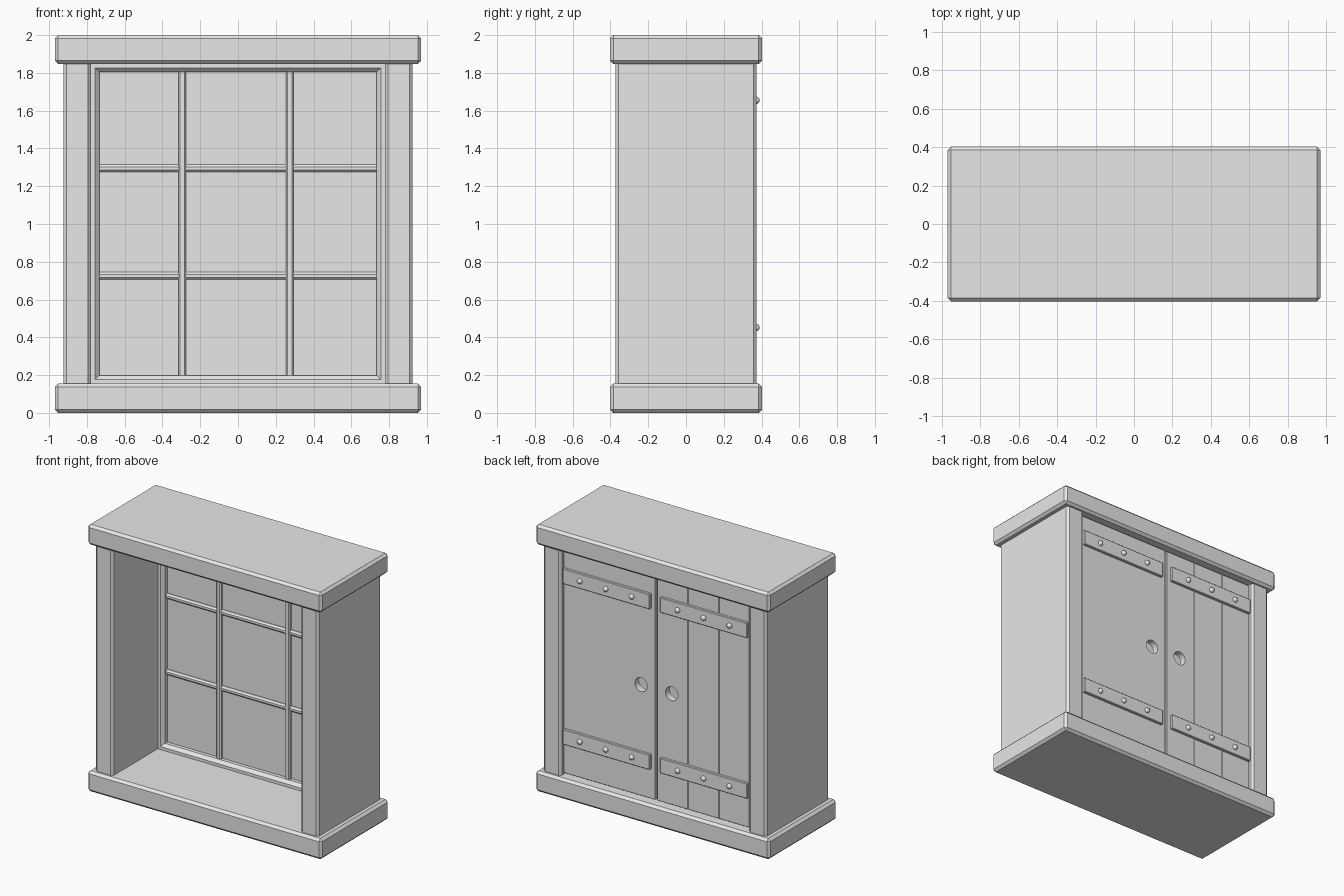
import bpy
import bmesh
from math import radians
from mathutils import Matrix

cube = bpy.data.objects.get("Cube")
if cube:
    bpy.data.objects.remove(cube, do_unlink=True)

grey = bpy.data.materials.new("plain_grey")
grey.use_nodes = True
grey.diffuse_color = (0.8, 0.8, 0.8, 1)
grey.node_tree.nodes["Principled BSDF"].inputs["Base Color"].default_value = (0.8, 0.8, 0.8, 1)


def finish(name, bm):
    mesh = bpy.data.meshes.new(name)
    bm.to_mesh(mesh)
    bm.free()
    mesh.materials.append(grey)
    obj = bpy.data.objects.new(name, mesh)
    bpy.context.collection.objects.link(obj)
    return obj


def box(name, x, y, z, bevel=0.0):
    """Box between (low, high) pairs, with chamfered edges."""
    bm = bmesh.new()
    size = [b - a for a, b in (x, y, z)]
    mid = [(a + b) / 2 for a, b in (x, y, z)]
    bmesh.ops.create_cube(bm, matrix=Matrix.Translation(mid) @ Matrix.Diagonal((*size, 1)))
    if bevel:
        bmesh.ops.bevel(bm, geom=bm.edges[:], offset=bevel, segments=1, affect='EDGES')
    return finish(name, bm)


def drill(obj, x, z, radius):
    """Cut a round finger hole through a board, front to back."""
    bm = bmesh.new()
    place = Matrix.Translation((x, DOOR[1], z)) @ Matrix.Rotation(radians(90), 4, 'X')
    bmesh.ops.create_cone(bm, cap_ends=True, segments=24, radius1=radius,
                          radius2=radius, depth=0.3, matrix=place)
    cutter = finish("hole_cutter", bm)
    cutter.hide_render = True
    mod = obj.modifiers.new("hole", 'BOOLEAN')
    mod.operation, mod.object, mod.solver = 'DIFFERENCE', cutter, 'EXACT'
    bpy.context.view_layer.objects.active = obj
    bpy.ops.object.modifier_apply(modifier=mod.name)
    bpy.data.objects.remove(cutter, do_unlink=True)


BASE, HEAD = 0.155, 1.848      # clear opening, low and high
SIDE = 0.778                   # half width of the opening
DOOR = (0.30, 0.35)            # shutter thickness

# Sill, lintel and side posts
box("sill", (-0.97, 0.97), (-0.403, 0.403), (0, BASE), 0.018)
box("lintel", (-0.97, 0.97), (-0.403, 0.403), (HEAD, 2), 0.018)
for name, s in (("left", 1), ("right", -1)):
    box(name + "_post", sorted((s * SIDE, s * 0.925)), (-0.373, 0.373),
        (BASE - 0.02, HEAD + 0.02), 0.016)

# Window frame: rectangular rings joined, with a chamfered inner lip
bm = bmesh.new()
rings = []
for inset, y in ((0, 0.25), (0, 0.162), (0.022, 0.162), (0.044, 0.184), (0.044, 0.25)):
    a, lo, hi = SIDE - inset, BASE + inset, HEAD - inset
    rings.append([bm.verts.new(p) for p in
                  ((-a, y, lo), (a, y, lo), (a, y, hi), (-a, y, hi))])
for r, q in zip(rings, rings[1:] + rings[:1]):
    for i in range(4):
        j = (i + 1) % 4
        bm.faces.new((r[i], r[j], q[j], q[i]))
bmesh.ops.recalc_face_normals(bm, faces=bm.faces[:])
finish("window_frame", bm)

# Pane and glazing bars
box("window_pane", (-0.75, 0.75), (0.212, 0.222), (0.18, 1.82))
for i, x in enumerate((-0.295, 0.275)):
    box(f"upright_bar_{i + 1}", (x - 0.02, x + 0.02), (0.188, 0.236), (0.19, 1.815), 0.008)
for i, z in enumerate((0.725, 1.295)):
    box(f"cross_bar_{i + 1}", (-0.745, 0.745), (0.194, 0.23), (z - 0.02, z + 0.02), 0.012)

# Shutters: one single board, one made of three planks
low, high = 0.172, 1.835
left_shutter = box("left_shutter", (0.006, 0.772), DOOR, (low, high), 0.004)
drill(left_shutter, 0.127, 1.005, 0.052)
for i in range(3):
    x = -0.772 + i * 0.2553
    plank = box(f"right_shutter_plank_{i + 1}", (x, x + 0.2553), DOOR, (low, high), 0.004)
drill(plank, -0.127, 1.005, 0.052)

# Straps with domed bolts
for name, s in (("left", 1), ("right", -1)):
    for level, z in (("lower", 0.452), ("upper", 1.655)):
        box(f"{name}_{level}_strap", sorted((s * 0.042, s * 0.765)), (0.345, 0.37),
            (z - 0.057, z + 0.057), 0.004)
        for i in range(3):
            bm = bmesh.new()
            place = (Matrix.Translation((s * (0.19 + 0.215 * i), 0.37, z))
                     @ Matrix.Rotation(radians(90), 4, 'X'))
            bmesh.ops.create_uvsphere(bm, u_segments=16, v_segments=8, radius=0.02, matrix=place)
            bolt = finish(f"{name}_{level}_bolt_{i + 1}", bm)
            for face in bolt.data.polygons:
                face.use_smooth = True
